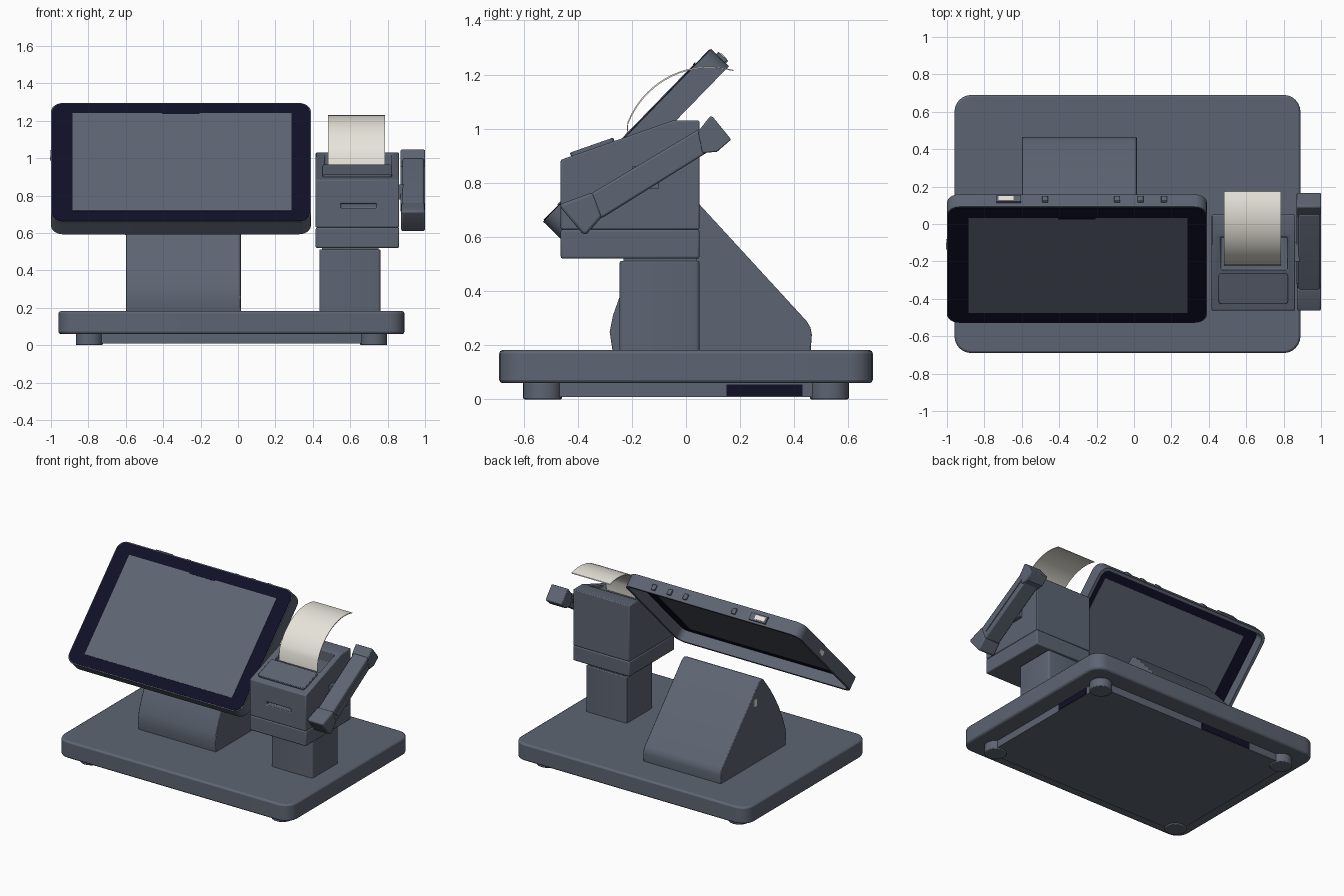
import bpy, bmesh
from math import sin, cos, pi, radians
from mathutils import Matrix, Vector

cube = bpy.data.objects.get("Cube")
if cube:
    bpy.data.objects.remove(cube, do_unlink=True)


def material(name, rgb):
    m = bpy.data.materials.new(name)
    m.use_nodes = True
    m.diffuse_color = (*rgb, 1)
    bsdf = next(n for n in m.node_tree.nodes if n.type == 'BSDF_PRINCIPLED')
    bsdf.inputs["Base Color"].default_value = (*rgb, 1)
    bsdf.inputs["Roughness"].default_value = 0.6
    return m


GREY = material("slate grey", (0.11, 0.13, 0.17))
NAVY = material("dark navy", (0.005, 0.005, 0.02))
PAPER = material("paper white", (0.8, 0.78, 0.7))
parts = []


def rounded_rect(x0, x1, y0, y1, r, n=6):
    """Outline of a rectangle with round corners."""
    pts = []
    corners = [(x1 - r, y1 - r), (x0 + r, y1 - r), (x0 + r, y0 + r), (x1 - r, y0 + r)]
    for q, (cx, cy) in enumerate(corners):
        for i in range(n + 1):
            a = (q + i / n) * pi / 2
            pts.append((cx + r * cos(a), cy + r * sin(a)))
    return pts


def prism(name, pts, lo, hi, mat=GREY, axis='z', bevel=0.0, matrix=None):
    """Extrude a flat outline along z, or a (y, z) side outline along x."""
    bm = bmesh.new()
    place = (lambda p, t: (p[0], p[1], t)) if axis == 'z' else (lambda p, t: (t, p[0], p[1]))
    face = bm.faces.new([bm.verts.new(place(p, lo)) for p in pts])
    ext = bmesh.ops.extrude_face_region(bm, geom=[face])
    step = Vector(place((0, 0), hi - lo))
    bmesh.ops.translate(bm, vec=step, verts=[g for g in ext["geom"] if isinstance(g, bmesh.types.BMVert)])
    bmesh.ops.recalc_face_normals(bm, faces=bm.faces)
    mesh = bpy.data.meshes.new(name)
    bm.to_mesh(mesh)
    bm.free()
    mesh.materials.append(mat)
    ob = bpy.data.objects.new(name, mesh)
    bpy.context.collection.objects.link(ob)
    if matrix:
        ob.matrix_world = matrix
    if bevel:
        mod = ob.modifiers.new("edge", 'BEVEL')
        mod.width, mod.segments, mod.limit_method = bevel, 2, 'ANGLE'
        mod.angle_limit = radians(40)
    parts.append(ob)
    return ob


def box(name, x, y, z, mat=GREY, bevel=0.0, matrix=None):
    pts = [(x[0], y[0]), (x[1], y[0]), (x[1], y[1]), (x[0], y[1])]
    return prism(name, pts, z[0], z[1], mat, bevel=bevel, matrix=matrix)


def cut(target, cutter):
    """Subtract the cutter and throw it away."""
    mod = target.modifiers.new("cut", 'BOOLEAN')
    mod.operation, mod.solver, mod.object = 'DIFFERENCE', 'EXACT', cutter
    bpy.context.view_layer.update()
    bpy.context.view_layer.objects.active = target
    bpy.ops.object.modifier_apply(modifier=mod.name)
    parts.remove(cutter)
    bpy.data.objects.remove(cutter, do_unlink=True)


# Base slab, recessed underside and feet
prism("base", rounded_rect(-0.96, 0.89, -0.69, 0.69, 0.09), 0.06, 0.182, bevel=0.012)
prism("underside_plate", rounded_rect(-0.83, 0.76, -0.56, 0.56, 0.05), 0.008, 0.065)
for side, fx in (("right", -0.795), ("left", 0.725)):
    for end, fy in (("front", -0.53), ("back", 0.53)):
        prism(f"{end}_{side}_foot", rounded_rect(fx - 0.072, fx + 0.072, fy - 0.072, fy + 0.072, 0.07),
              0.0, 0.065, bevel=0.006)
box("side_port_panel", (0.758, 0.765), (0.15, 0.43), (0.012, 0.055), NAVY)
box("back_port_panel", (-0.5, -0.1), (0.558, 0.565), (0.012, 0.055), NAVY)

# Wedge stand
stand = [(0.46, 0.17), (0.465, 0.24), (0.46, 0.265), (0.445, 0.29), (0.03, 0.742), (0.005, 0.757),
         (-0.02, 0.75), (-0.09, 0.66), (-0.15, 0.57), (-0.2, 0.48), (-0.245, 0.38),
         (-0.27, 0.31), (-0.282, 0.25), (-0.27, 0.17)]
prism("stand", stand, -0.60, 0.015, axis='x', bevel=0.005)
box("stand_label", (-0.604, -0.599), (0.06, 0.09), (0.59, 0.64), PAPER)

# Tilted display: hollow shell open at the back, bezel and screen
tilt = Matrix.Translation((-0.305, -0.22, 0.978)) @ Matrix.Rotation(radians(45.8), 4, 'X')
HW, HH = 0.695, 0.445
shell = prism("display_shell", rounded_rect(-HW, HW, -HH, HH, 0.065), -0.095, -0.003, matrix=tilt)
i = 0.022
cut(shell, prism("shell_cutter", rounded_rect(-HW + i, HW - i, -HH + i, HH - i, 0.045), -0.2, 0.1, matrix=tilt))
prism("display_bezel", rounded_rect(-HW + 0.006, HW - 0.006, -HH + 0.006, HH - 0.006, 0.06),
      -0.02, 0.0, NAVY, matrix=tilt)
box("screen", (-0.58, 0.59), (-0.363, 0.363), (-0.023, 0.003), matrix=tilt)
box("camera_strip", (-0.1, 0.1), (0.356, 0.368), (0.001, 0.005), NAVY, matrix=tilt)

# Buttons and ports along the display edges
for k, bx in enumerate((-0.17, 0.215, 0.34, 0.465)):
    box(f"display_button_{k + 1}", (bx - 0.016, bx + 0.016), (HH - 0.005, HH + 0.012),
        (-0.075, -0.035), bevel=0.004, matrix=tilt)
box("display_port_frame", (-0.43, -0.30), (HH - 0.005, HH + 0.012), (-0.08, -0.03), matrix=tilt)
box("display_port", (-0.42, -0.34), (HH, HH + 0.015), (-0.07, -0.04), PAPER, matrix=tilt)
box("side_port", (-HW - 0.004, -HW + 0.01), (0.08, 0.13), (-0.07, -0.04), PAPER, matrix=tilt)

# Printer column and lower housing
prism("printer_post", rounded_rect(0.435, 0.762, -0.245, 0.05, 0.015, 3), 0.17, 0.512, bevel=0.006)
box("post_neck", (0.45, 0.75), (-0.23, 0.04), (0.5, 0.53))
box("printer_lower_housing", (0.415, 0.862), (-0.463, 0.05), (0.52, 0.628), bevel=0.008)

# Printer body with paper well and front slot
body = [(-0.463, 0.628), (0.05, 0.628), (0.05, 1.03), (-0.05, 1.03), (-0.463, 0.885)]
printer = prism("printer_body", body, 0.415, 0.862, axis='x')
cut(printer, box("slot_cutter", (0.55, 0.74), (-0.5, -0.43), (0.733, 0.758)))
cut(printer, box("well_cutter", (0.465, 0.82), (-0.245, -0.07), (0.945, 1.1)))
mod = printer.modifiers.new("edge", 'BEVEL')
mod.width, mod.segments, mod.limit_method = 0.006, 2, 'ANGLE'

# Lid on the sloping top
slope = Matrix.Translation((0.638, -0.345, 0.928)) @ Matrix.Rotation(radians(19.3), 4, 'X')
prism("printer_lid", rounded_rect(-0.185, 0.185, -0.085, 0.085, 0.015, 3), -0.01, 0.012,
      bevel=0.004, matrix=slope)

# Paper strip curling out of the well
curl, steps = [], 14
for k in range(steps + 1):
    a = radians(158 - k * 84 / steps)
    curl.append((0.085 + 0.325 * cos(a), 0.9 + 0.33 * sin(a)))
curl = [(-0.222, 0.94)] + curl
inner = [(y + 0.003, z - 0.005) for y, z in reversed(curl)]
prism("receipt_paper", curl + inner, 0.48, 0.785, PAPER, axis='x')

# Handheld scanner on the printer's side
bar = [(-0.42, 0.70), (-0.36, 0.755), (0.05, 1.0), (0.13, 0.945), (-0.31, 0.67)]
prism("scanner_handle", bar, 0.88, 0.995, axis='x', bevel=0.008)
ridge = [(-0.32, 0.735), (0.04, 0.955), (0.06, 0.94), (-0.3, 0.715)]
prism("scanner_ridge", ridge, 0.87, 1.0, axis='x')
head = [(-0.468, 0.715), (-0.455, 0.725), (-0.345, 0.765), (-0.31, 0.675), (-0.37, 0.607), (-0.385, 0.615)]
prism("scanner_head", head, 0.872, 1.0, axis='x', bevel=0.01)
tip = [(0.045, 0.99), (0.088, 1.045), (0.098, 1.045), (0.167, 0.96), (0.115, 0.915), (0.06, 0.91)]
prism("scanner_tip", tip, 0.87, 1.0, axis='x', bevel=0.01)
box("scanner_mount", (0.855, 0.885), (-0.2, -0.1), (0.78, 0.86))

# Smooth the curved walls, keep edges sharp
bpy.ops.object.select_all(action='DESELECT')
for ob in parts:
    ob.select_set(True)
bpy.context.view_layer.objects.active = parts[0]
bpy.ops.object.shade_smooth_by_angle(angle=radians(30))
